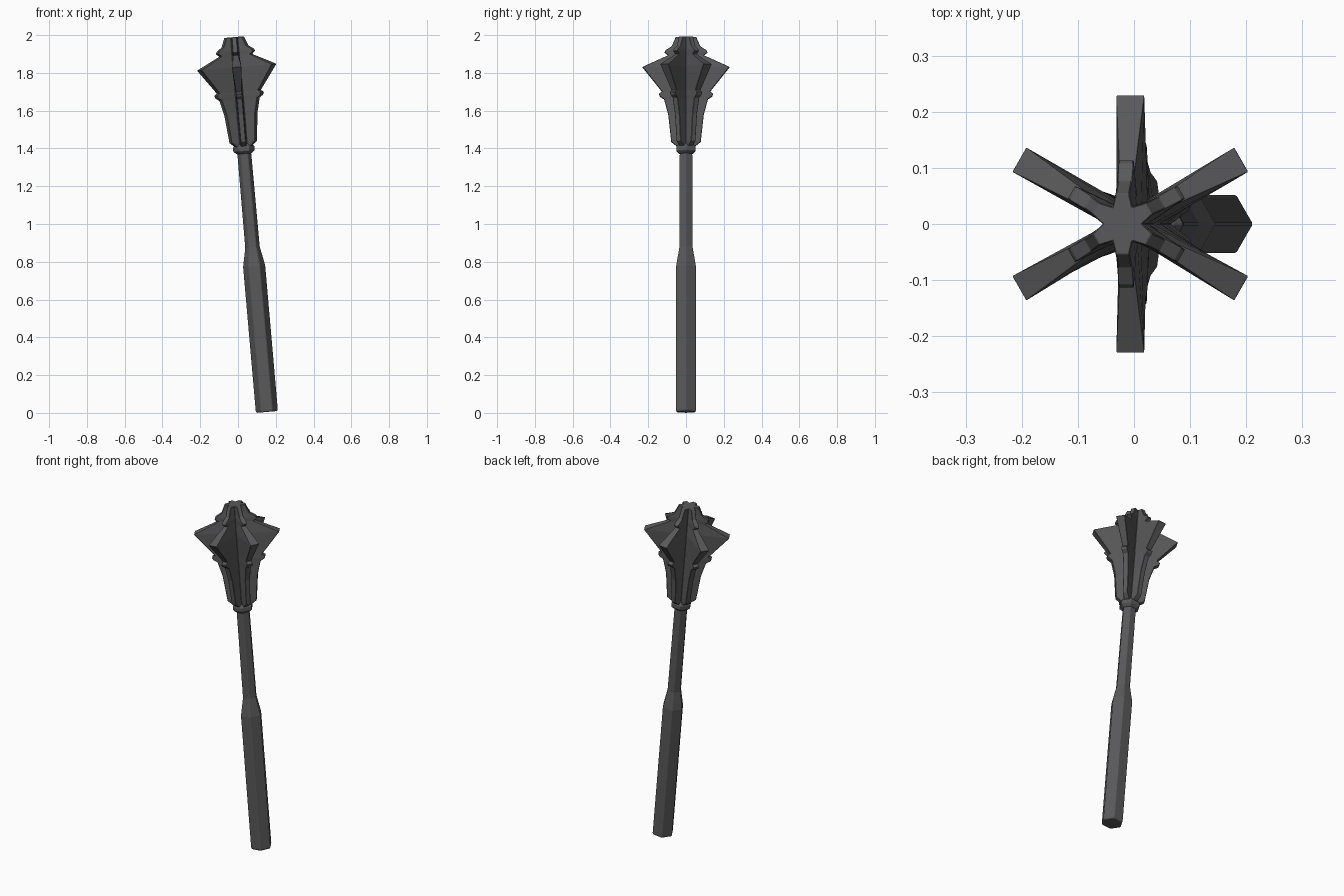
import bpy, bmesh, math
from mathutils import Matrix

if "Cube" in bpy.data.objects:
    bpy.data.objects.remove(bpy.data.objects["Cube"])

# The whole mace leans five degrees towards -x about its base
LEAN = Matrix.Translation((0.153, 0, 0.005)) @ Matrix.Rotation(math.radians(-5), 4, 'Y')

iron = bpy.data.materials.new("dark_iron")
iron.diffuse_color = (0.10, 0.10, 0.104, 1)
iron.use_nodes = True
iron.node_tree.nodes["Principled BSDF"].inputs["Base Color"].default_value = iron.diffuse_color


def loft(name, rings, bevel):
    """Skin a stack of closed rings, cap both ends and chamfer the edges."""
    bm = bmesh.new()
    rows = [[bm.verts.new(p) for p in ring] for ring in rings]
    n = len(rows[0])
    for a, b in zip(rows, rows[1:]):
        for i in range(n):
            j = (i + 1) % n
            bm.faces.new((a[i], a[j], b[j], b[i]))
    bm.faces.new(rows[0][::-1])
    bm.faces.new(rows[-1])
    bmesh.ops.recalc_face_normals(bm, faces=bm.faces)
    mesh = bpy.data.meshes.new(name)
    bm.to_mesh(mesh)
    bm.free()
    mesh.materials.append(iron)
    ob = bpy.data.objects.new(name, mesh)
    bpy.context.collection.objects.link(ob)
    ob.matrix_world = LEAN
    mod = ob.modifiers.new("chamfer", 'BEVEL')
    mod.width = bevel
    mod.segments = 1
    mod.limit_method = 'ANGLE'
    mod.angle_limit = math.radians(25)
    return ob


def polar(r, a, z):
    return (r * math.cos(a), r * math.sin(a), z)


def hexagon(z, r):
    return [polar(r, k * math.pi / 3, z) for k in range(6)]


def star(z, r, half, valley):
    """Six flange edges of the given half width, with a valley between each pair."""
    ring = []
    for k in range(6):
        a = math.pi / 6 + k * math.pi / 3
        c, s = math.cos(a), math.sin(a)
        for side in (-half, half):
            ring.append((r * c - side * s, r * s + side * c, z))
        ring.append(polar(valley, a + math.pi / 6, z))
    return ring


# Hexagonal grip that necks down into the shaft
loft("handle", [hexagon(z, r) for z, r in (
    (0, 0.055), (0.008, 0.060), (0.775, 0.060), (0.875, 0.040), (1.42, 0.038))], 0.003)

# Collar under the head
loft("collar", [hexagon(z, r) for z, r in (
    (1.372, 0.040), (1.387, 0.058), (1.408, 0.058), (1.425, 0.042))], 0.002)

# Six-flanged head: height, flange reach, half thickness, valley radius
loft("flanged_head", [star(*row) for row in (
    (1.412, 0.048, 0.013, 0.036),
    (1.435, 0.078, 0.013, 0.038),
    (1.580, 0.094, 0.014, 0.040),
    (1.662, 0.116, 0.015, 0.040),
    (1.676, 0.138, 0.016, 0.040),
    (1.690, 0.144, 0.016, 0.040),
    (1.702, 0.127, 0.016, 0.040),
    (1.832, 0.230, 0.025, 0.040),
    (1.895, 0.094, 0.013, 0.038),
    (1.910, 0.114, 0.013, 0.038),
    (1.922, 0.108, 0.013, 0.038),
    (1.942, 0.076, 0.012, 0.037),
    (1.992, 0.054, 0.012, 0.035))], 0.0015)
